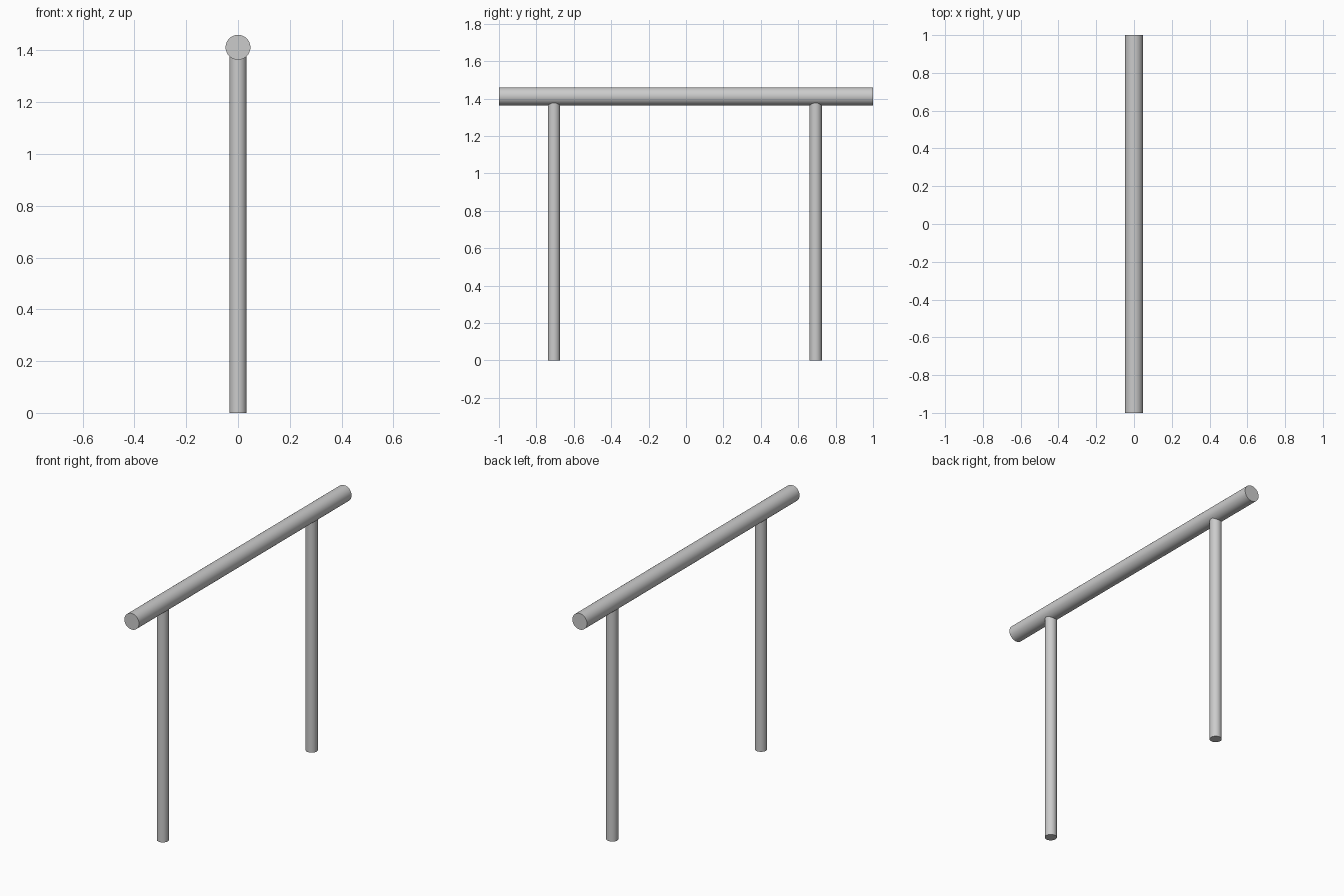
import bpy
import math

if "Cube" in bpy.data.objects:
    bpy.data.objects.remove(bpy.data.objects["Cube"])


def rod(name, radius, length, location, rotation=(0, 0, 0)):
    """Capped round bar with smooth sides and sharp end rims."""
    bpy.ops.mesh.primitive_cylinder_add(
        vertices=48, radius=radius, depth=length,
        location=location, rotation=rotation)
    ob = bpy.context.object
    ob.name = name
    bpy.ops.object.shade_smooth_by_angle(angle=math.radians(30))
    return ob


RAIL_Z = 1.412

# Horizontal handrail running front to back
rod("handrail", 0.048, 2.0, (0, 0, RAIL_Z), (math.pi / 2, 0, 0))

# Upright posts, ending inside the rail
for name, y in (("front_post", -0.706), ("back_post", 0.693)):
    rod(name, 0.033, RAIL_Z, (0, y, RAIL_Z / 2))
